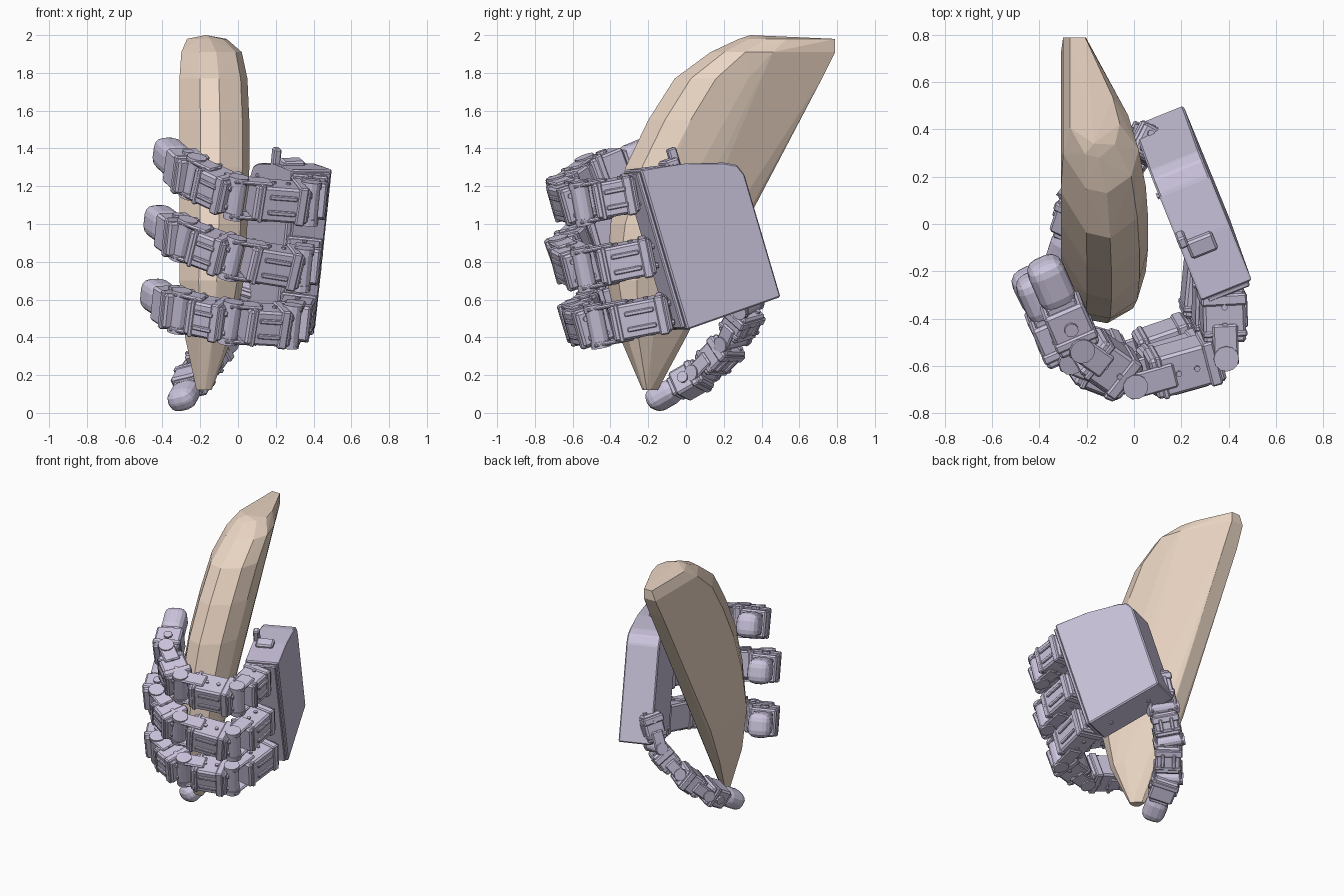
import bpy, bmesh
from mathutils import Vector as V, Matrix

if "Cube" in bpy.data.objects:
    bpy.data.objects.remove(bpy.data.objects["Cube"])

def material(name, rgb):
    m = bpy.data.materials.new(name)
    m.diffuse_color = (*rgb, 1)
    m.use_nodes = True
    m.node_tree.nodes["Principled BSDF"].inputs["Base Color"].default_value = m.diffuse_color
    return m

HAND = material("hand_lilac", (0.60, 0.55, 0.72))
TAN = material("object_tan", (0.83, 0.67, 0.55))

def finish(bm, name, mat):
    bmesh.ops.recalc_face_normals(bm, faces=bm.faces)
    me = bpy.data.meshes.new(name)
    bm.to_mesh(me)
    bm.free()
    me.materials.append(mat)
    ob = bpy.data.objects.new(name, me)
    bpy.context.collection.objects.link(ob)
    return ob

def frame(o, d, side):
    """Matrix with x along d, y close to side, origin o."""
    x = d.normalized()
    z = x.cross(side).normalized()
    y = z.cross(x)
    return Matrix.Translation(o) @ Matrix((x, y, z)).transposed().to_4x4()

def box(bm, fr, c, s, bev=0.0, seg=1):
    t = bmesh.new()
    bmesh.ops.create_cube(t, size=1)
    bmesh.ops.transform(t, matrix=Matrix.Diagonal((*s, 1)), verts=t.verts)
    if bev:
        bmesh.ops.bevel(t, geom=t.edges[:], offset=bev, segments=seg, profile=0.5, affect='EDGES')
    bmesh.ops.transform(t, matrix=fr @ Matrix.Translation(c), verts=t.verts)
    me = bpy.data.meshes.new("tmp")
    t.to_mesh(me)
    t.free()
    bm.from_mesh(me)
    bpy.data.meshes.remove(me)

def rod(bm, fr, c, axis, r, h, n=12):
    rot = V((0, 0, 1)).rotation_difference(V(axis)).to_matrix().to_4x4()
    bmesh.ops.create_cone(bm, cap_ends=True, segments=n, radius1=r, radius2=r, depth=h,
                          matrix=fr @ Matrix.Translation(c) @ rot)

# Held object: faceted convex wedge, hull of horizontal sections
# z, front y, back y, left x, right x
levels = [(0.12, -0.23, -0.15, -0.22, -0.14), (0.40, -0.35, 0.00, -0.28, -0.03),
          (0.70, -0.42, 0.15, -0.31, 0.03), (1.00, -0.40, 0.31, -0.31, 0.05),
          (1.30, -0.32, 0.47, -0.31, 0.06), (1.55, -0.20, 0.60, -0.31, 0.06),
          (1.77, -0.06, 0.72, -0.31, 0.05), (1.91, 0.13, 0.79, -0.30, 0.02),
          (1.98, 0.28, 0.79, -0.27, -0.06)]
bm = bmesh.new()
for z, yf, yb, xl, xr in levels:
    d, w = yb - yf, xr - xl
    for x, y in [(xl, yb), (xl + 0.3 * w, yb), (xr - 0.14 * w, yb - 0.5 * d), (xr, yb - 0.72 * d),
                 (xr - 0.1 * w, yf + 0.11 * d), (xl + 0.58 * w, yf), (xl + 0.3 * w, yf + 0.03 * d),
                 (xl, yf + 0.25 * d)]:
        bm.verts.new((x, y, z))
bm.verts.new((-0.17, 0.34, 2.0))
r = bmesh.ops.convex_hull(bm, input=bm.verts[:])
loose = [v for v in bm.verts if not v.link_faces]
bmesh.ops.delete(bm, geom=loose, context='VERTS')
finish(bm, "held_wedge", TAN)

# Palm: tilted slab, s runs away from the fingers, w across the fingers, n outward
f = V((0.36, -0.88, -0.31)).normalized()
w = V((0.10, -0.28, 0.95)).normalized()
n = w.cross(f).normalized()
P = V((0.41, 0.01, 0.44))
palm = Matrix.Translation(P) @ Matrix((-f, w, n)).transposed().to_4x4()
outline = [(0, 0), (0.56, 0), (0.56, 0.68), (0.535, 0.74), (0.47, 0.775), (0.25, 0.84), (0, 0.89)]
bm = bmesh.new()
rings = [[bm.verts.new(palm @ V((a, b, h))) for a, b in outline] for h in (0, -0.23)]
bm.faces.new(rings[0])
bm.faces.new(rings[1])
for i in range(len(outline)):
    j = (i + 1) % len(outline)
    bm.faces.new((rings[0][i], rings[0][j], rings[1][j], rings[1][i]))
bmesh.ops.bevel(bm, geom=bm.edges[:], offset=0.008, segments=1, affect='EDGES')
for a, b in [(0.05, 0.06), (0.51, 0.06), (0.05, 0.8), (0.45, 0.71)]:
    rod(bm, palm, (a, b, -0.23), (0, 0, 1), 0.014, 0.02, 8)
for a in (0.12, 0.42):
    rod(bm, palm, (a, 0, -0.11), (0, 1, 0), 0.014, 0.02, 8)
# Front lip, cable tab and side socket
box(bm, palm, (-0.012, 0.445, -0.11), (0.025, 0.86, 0.19), 0.006)
box(bm, palm, (0.28, 0.86, -0.21), (0.05, 0.12, 0.04), 0.008)
box(bm, palm, (0.22, 0.85, -0.14), (0.08, 0.05, 0.12), 0.01)
finish(bm, "palm", HAND)

def segment(bm, p, q, side, wid, dep):
    """Motor block with side brackets reaching the next joint."""
    fr = frame(p, q - p, side)
    L = (q - p).length
    a, b = 0.02, L * 0.8
    box(bm, fr, ((a + b) / 2, 0, 0), (b - a, wid * 0.9, dep), 0.012)
    box(bm, fr, (a + 0.045, 0, 0), (0.05, wid, dep * 1.08), 0.008)
    box(bm, fr, (b - 0.04, 0, 0), (0.025, wid * 0.97, dep * 1.05), 0.006)
    for s in (-1, 1):
        box(bm, fr, (L * 0.82, s * wid * 0.46, 0), (L * 0.4 + 0.05, 0.022, dep * 0.6), 0.008)
        rod(bm, fr, (L, s * wid * 0.47, 0), (0, 1, 0), dep * 0.3, 0.035, 12)
        for t in (-1, 1):
            rod(bm, fr, (a, s * wid * 0.25, t * dep * 0.25), (1, 0, 0), 0.015, 0.025, 8)
            rod(bm, fr, ((a + b) / 2 + s * 0.04, t * wid * 0.45, 0), (0, 1, 0), 0.013, 0.02, 8)
        box(bm, fr, ((a + b) / 2, s * wid * 0.2, -dep * 0.5), ((b - a) * 0.5, 0.025, 0.025), 0.005)
    rod(bm, fr, (L, 0, 0), (0, 1, 0), dep * 0.27, wid * 0.85, 12)

def fingertip(bm, p, q, side, wid, dep):
    """Last motor block ending in a rounded pad."""
    fr = frame(p, q - p, side)
    L = (q - p).length
    box(bm, fr, (L * 0.22, 0, 0), (L * 0.5, wid * 0.9, dep), 0.012)
    box(bm, fr, (L * 0.1, 0, 0), (0.04, wid, dep * 1.06), 0.008)
    box(bm, fr, (L * 0.49, 0, 0), (0.04, wid * 0.7, dep * 0.75), 0.008)
    box(bm, fr, (L * 0.74, 0, 0), (L * 0.56, wid * 0.82, dep * 0.88), 0.055, 3)
    for s in (-1, 1):
        rod(bm, fr, (L * 0.25, s * wid * 0.45, 0), (0, 1, 0), 0.03, 0.03, 10)

def digit(name, pts, side, wid, dep):
    bm = bmesh.new()
    pts = [V(p) for p in pts]
    for p, q in zip(pts[:-2], pts[1:-1]):
        segment(bm, p, q, side, wid, dep)
    fingertip(bm, pts[-2], pts[-1], side, wid, dep)
    finish(bm, name, HAND)

# Three fingers curled round the front, and a thumb behind
digit("upper_finger", [(0.37, -0.24, 1.17), (0.38, -0.55, 1.11), (-0.01, -0.66, 1.14),
                       (-0.24, -0.50, 1.25), (-0.39, -0.16, 1.39)], w, 0.21, 0.18)
digit("middle_finger", [(0.345, -0.15, 0.84), (0.34, -0.54, 0.76), (-0.03, -0.65, 0.82),
                        (-0.29, -0.55, 0.92), (-0.44, -0.22, 1.03)], w, 0.21, 0.18)
digit("lower_finger", [(0.32, -0.06, 0.54), (0.28, -0.47, 0.46), (-0.04, -0.58, 0.48),
                       (-0.31, -0.50, 0.54), (-0.46, -0.20, 0.64)], w, 0.21, 0.18)
digit("thumb", [(0.10, 0.33, 0.82), (0.02, 0.33, 0.56), (-0.10, 0.25, 0.38),
                (-0.22, 0.09, 0.21), (-0.31, -0.19, 0.05)], V((0.85, -0.4, 0.2)), 0.19, 0.14)
